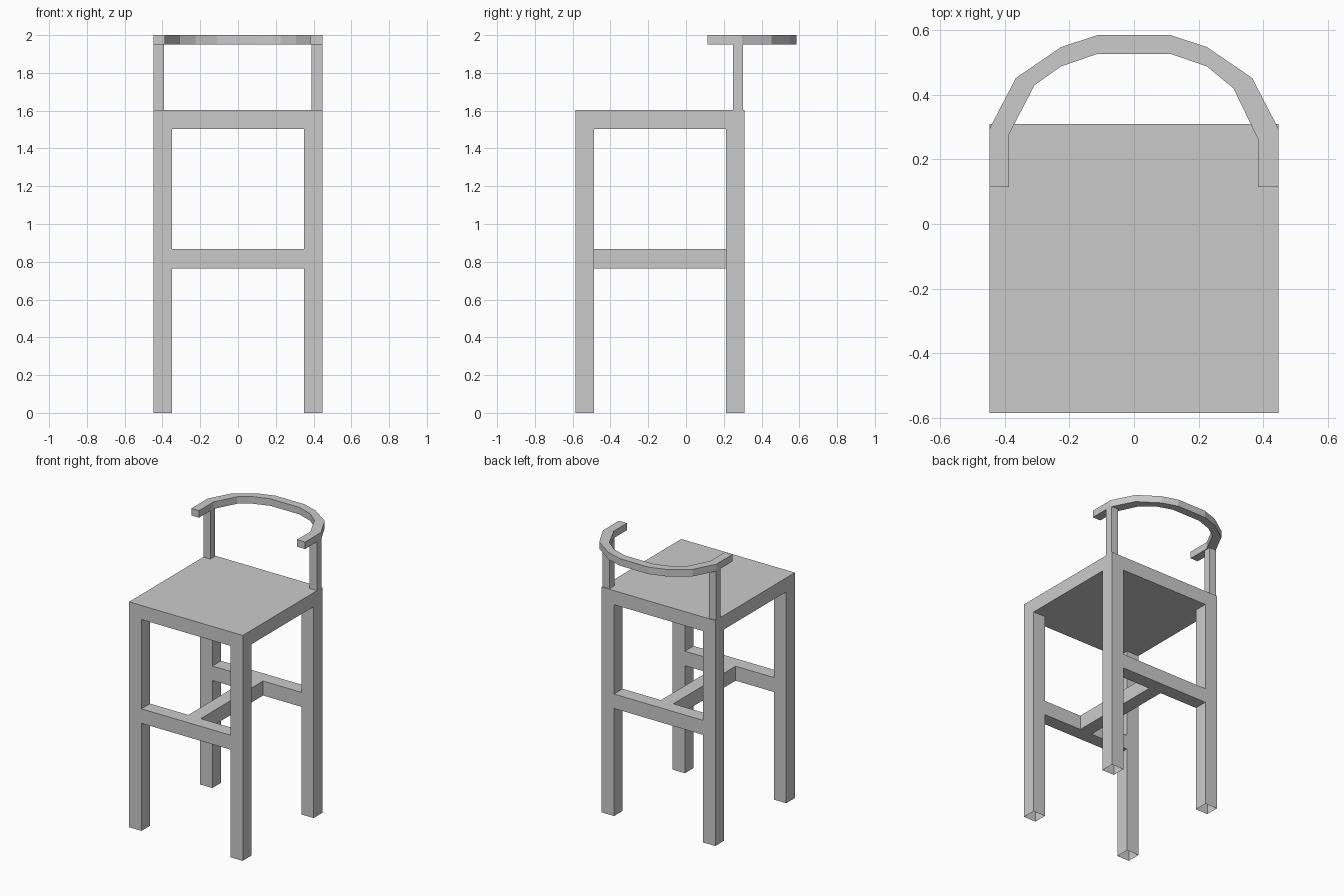
import bpy
import bmesh

cube = bpy.data.objects.get("Cube")
if cube:
    bpy.data.objects.remove(cube, do_unlink=True)

GREY = (0.6, 0.6, 0.6, 1.0)
mat = bpy.data.materials.new("plain_grey")
mat.use_nodes = True
mat.diffuse_color = GREY
mat.node_tree.nodes["Principled BSDF"].inputs["Base Color"].default_value = GREY


def finish(name, bm):
    bmesh.ops.recalc_face_normals(bm, faces=bm.faces)
    mesh = bpy.data.meshes.new(name)
    bm.to_mesh(mesh)
    bm.free()
    mesh.materials.append(mat)
    obj = bpy.data.objects.new(name, mesh)
    bpy.context.collection.objects.link(obj)
    return obj


def box(name, x, y, z, open_ends=False):
    """Box between (low, high) pairs; open_ends leaves a hollow tube."""
    bm = bmesh.new()
    bmesh.ops.create_cube(bm, size=1)
    for v in bm.verts:
        v.co = [r[0] if c < 0 else r[1] for c, r in zip(v.co, (x, y, z))]
    bmesh.ops.recalc_face_normals(bm, faces=bm.faces)
    if open_ends:
        ends = [f for f in bm.faces if abs(f.normal.z) > 0.5]
        bmesh.ops.delete(bm, geom=ends, context="FACES_ONLY")
    return finish(name, bm)


HALF = 0.447            # half width of the seat
FRONT, BACK = -0.585, 0.309
T = 0.097               # timber thickness
SEAT_LOW, SEAT_TOP = 1.503, 1.603
RAIL_LOW, RAIL_TOP = 1.95, 2.0
BAR_Z = (0.765, 0.868)
inner = HALF - T
rows = {"front": (FRONT, FRONT + T), "back": (BACK - T, BACK)}

# Seat slab
box("seat", (-HALF, HALF), (FRONT, BACK), (SEAT_LOW, SEAT_TOP))

# Hollow legs and cross stretchers
for row, y in rows.items():
    box(row + "_left_leg", (inner, HALF), y, (0, SEAT_LOW), True)
    box(row + "_right_leg", (-HALF, -inner), y, (0, SEAT_LOW), True)
    box(row + "_stretcher", (-inner, inner), y, BAR_Z)

# Centre stretcher joining front and back
box("centre_stretcher", (-T / 2, T / 2), (FRONT + T, BACK - T), BAR_Z)

# Posts carrying the back rail
post_y, post_z = (0.249, 0.302), (SEAT_TOP, RAIL_LOW)
box("left_post", (0.39, HALF), post_y, post_z)
box("right_post", (-HALF, -0.392), post_y, post_z)

# Curved back rail, swept from outer and inner outlines
half_outer = [(-HALF, 0.115), (-HALF, 0.296), (-0.366, 0.452),
              (-0.226, 0.548), (-0.113, 0.585)]
half_inner = [(-0.387, 0.115), (-0.387, 0.278), (-0.308, 0.43),
              (-0.226, 0.488), (-0.113, 0.527)]
other_inner = [(0.113, 0.527), (0.226, 0.488), (0.308, 0.42),
               (0.384, 0.263), (0.384, 0.115)]
outer = half_outer + [(-x, y) for x, y in reversed(half_outer)]
inside = half_inner + other_inner

bm = bmesh.new()
rings = [[bm.verts.new((*p, z)) for p, z in
          ((o, RAIL_LOW), (o, RAIL_TOP), (i, RAIL_TOP), (i, RAIL_LOW))]
         for o, i in zip(outer, inside)]
for a, b in zip(rings, rings[1:]):
    for k in range(4):
        n = (k + 1) % 4
        bm.faces.new((a[k], a[n], b[n], b[k]))
bm.faces.new(rings[0])
bm.faces.new(rings[-1])
finish("back_rail", bm)
